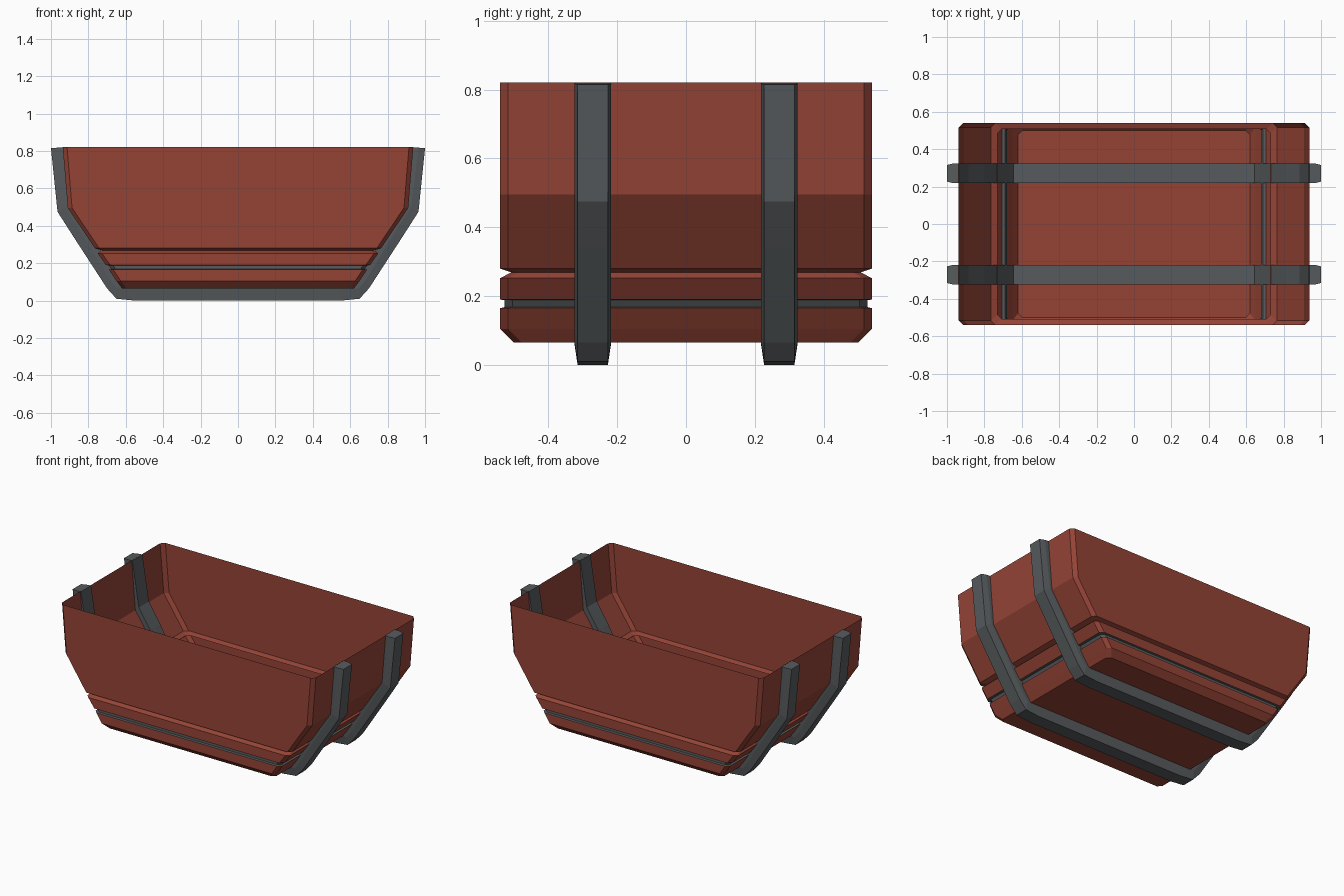
import bpy, bmesh

cube = bpy.data.objects.get("Cube")
if cube:
    bpy.data.objects.remove(cube, do_unlink=True)


def material(name, rgb):
    m = bpy.data.materials.new(name)
    m.use_nodes = True
    m.diffuse_color = (*rgb, 1)
    m.node_tree.nodes["Principled BSDF"].inputs["Base Color"].default_value = (*rgb, 1)
    return m


red = material("rust_red", (0.30, 0.057, 0.037))
grey = material("iron_grey", (0.095, 0.104, 0.109))


def add_object(name, bm, mats):
    me = bpy.data.meshes.new(name)
    bm.to_mesh(me)
    bm.free()
    for m in mats:
        me.materials.append(m)
    ob = bpy.data.objects.new(name, me)
    bpy.context.collection.objects.link(ob)
    return ob


def bridge(bm, a, b):
    n = len(a)
    return [bm.faces.new((a[i], a[(i + 1) % n], b[(i + 1) % n], b[i])) for i in range(n)]


# Open thin-walled tub: stacked rectangles with cut corners (z, half x, half y)
levels = [(0.065, 0.62, 0.5), (0.105, 0.65, 0.54), (0.165, 0.69, 0.54),
          (0.168, 0.678, 0.527), (0.188, 0.69, 0.527), (0.19, 0.706, 0.54),
          (0.252, 0.75, 0.54), (0.269, 0.73, 0.508), (0.28, 0.765, 0.54),
          (0.495, 0.91, 0.54), (0.82, 0.937, 0.54)]
CUT = 0.023
bm = bmesh.new()
rings = []
for z, x, y in levels:
    corner = [(x, y - CUT), (x - CUT, y)]
    flip = corner[::-1]
    outline = (corner + [(-a, b) for a, b in flip]
               + [(-a, -b) for a, b in corner] + [(a, -b) for a, b in flip])
    rings.append([bm.verts.new((a, b, z)) for a, b in outline])
bm.faces.new(rings[0][::-1])
for i in range(len(rings) - 1):
    for f in bridge(bm, rings[i], rings[i + 1]):
        # the narrow lower groove is lined in grey
        f.material_index = 1 if 2 <= i <= 4 else 0
add_object("tub_shell", bm, [red, grey])

# Straps: bent bars running down one side, under the floor and up the other
outer = [(1, 0.815), (0.965, 0.475), (0.88, 0.342), (0.70, 0.065), (0.65, 0.01), (0.55, 0)]
inner = [(0.932, 0.82), (0.885, 0.52), (0.80, 0.39), (0.67, 0.16), (0.645, 0.12), (0.55, 0.12)]
half = list(zip(outer, inner))
path = half + [((-o[0], o[1]), (-i[0], i[1])) for o, i in reversed(half)]


def strap(name, y):
    bm = bmesh.new()
    sections = []
    for o, i in path:
        mid = ((o[0] + i[0]) / 2, (o[1] + i[1]) / 2)
        loop = [(o, -0.044), (mid, -0.053), (i, -0.053), (i, 0.053), (mid, 0.053), (o, 0.044)]
        sections.append([bm.verts.new((p[0], y + w, p[1])) for p, w in loop])
    for a, b in zip(sections, sections[1:]):
        bridge(bm, a, b)
    bm.faces.new(sections[0])
    bm.faces.new(sections[-1])
    bmesh.ops.recalc_face_normals(bm, faces=bm.faces)
    add_object(name, bm, [grey])


strap("front_strap", -0.271)
strap("back_strap", 0.271)
